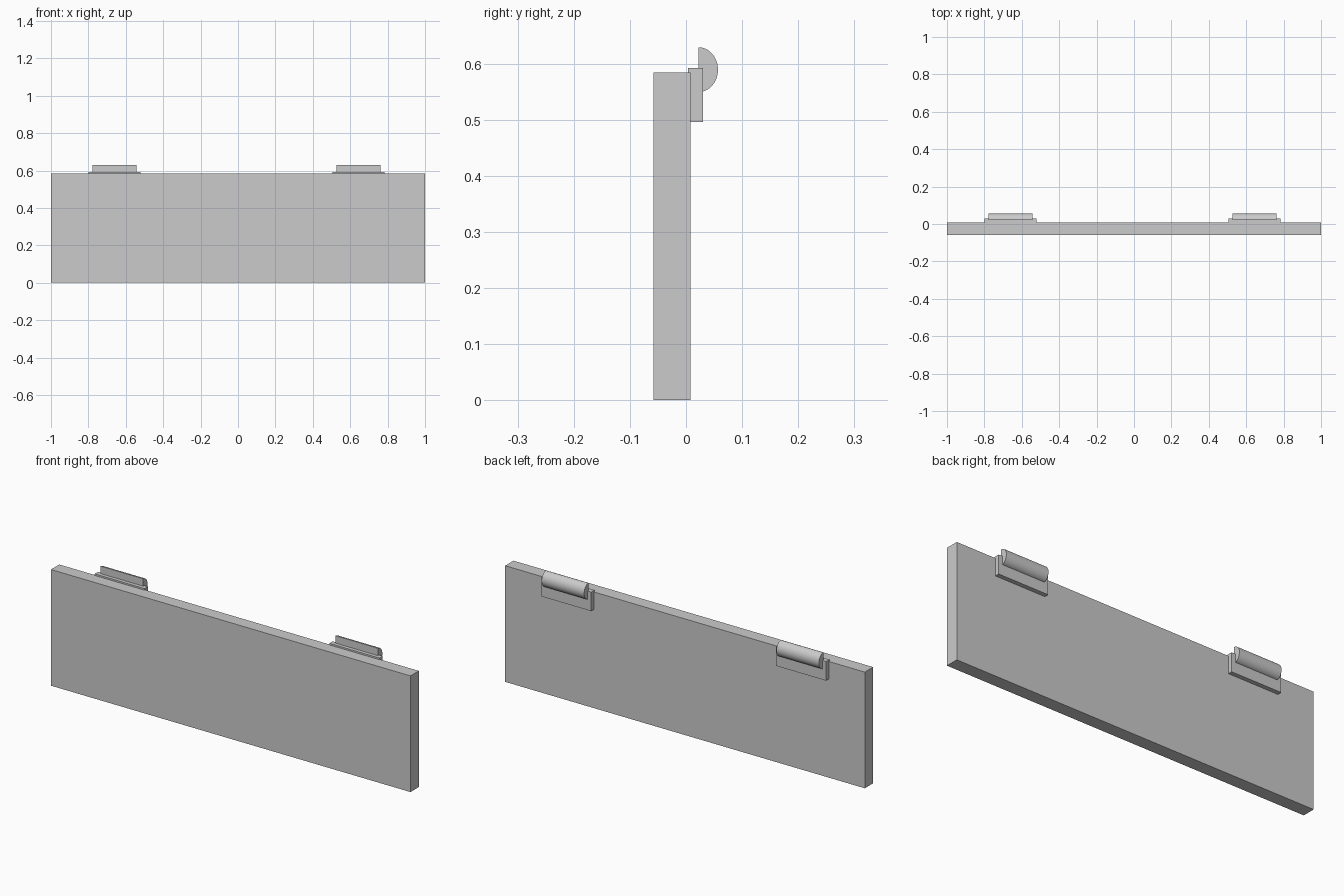
import bpy, bmesh, math

if "Cube" in bpy.data.objects:
    bpy.data.objects.remove(bpy.data.objects["Cube"])


def make_object(name, bm):
    bmesh.ops.recalc_face_normals(bm, faces=bm.faces)
    mesh = bpy.data.meshes.new(name)
    bm.to_mesh(mesh)
    bm.free()
    obj = bpy.data.objects.new(name, mesh)
    bpy.context.collection.objects.link(obj)
    return obj


def extrude_x(name, profile, x0, x1):
    """Solid made by sweeping a (y, z) profile from x0 to x1."""
    bm = bmesh.new()
    face = bm.faces.new([bm.verts.new((x0, y, z)) for y, z in profile])
    new = bmesh.ops.extrude_face_region(bm, geom=[face], use_keep_orig=True)["geom"]
    verts = [g for g in new if isinstance(g, bmesh.types.BMVert)]
    bmesh.ops.translate(bm, verts=verts, vec=(x1 - x0, 0, 0))
    return make_object(name, bm)


def rect(y0, y1, z0, z1):
    return [(y0, z0), (y1, z0), (y1, z1), (y0, z1)]


# Main board
extrude_x("panel", rect(-0.058, 0.008, 0, 0.584), -1, 1)

# Half-round hinge profile, flat side facing the front
SEGMENTS = 24
angles = [-math.pi / 2 + math.pi * i / SEGMENTS for i in range(SEGMENTS + 1)]
half_round = [(0.022 + 0.035 * math.cos(a), 0.589 + 0.04 * math.sin(a)) for a in angles]

# Two hinges on the back of the top edge
for side, cx in (("left", -0.661), ("right", 0.645)):
    extrude_x(side + "_hinge_plate", rect(0.004, 0.030, 0.496, 0.592), cx - 0.139, cx + 0.139)
    barrel = extrude_x(side + "_hinge_barrel", half_round, cx - 0.118, cx + 0.118)
    bpy.ops.object.select_all(action="DESELECT")
    bpy.context.view_layer.objects.active = barrel
    barrel.select_set(True)
    bpy.ops.object.shade_smooth_by_angle(angle=math.radians(30))
